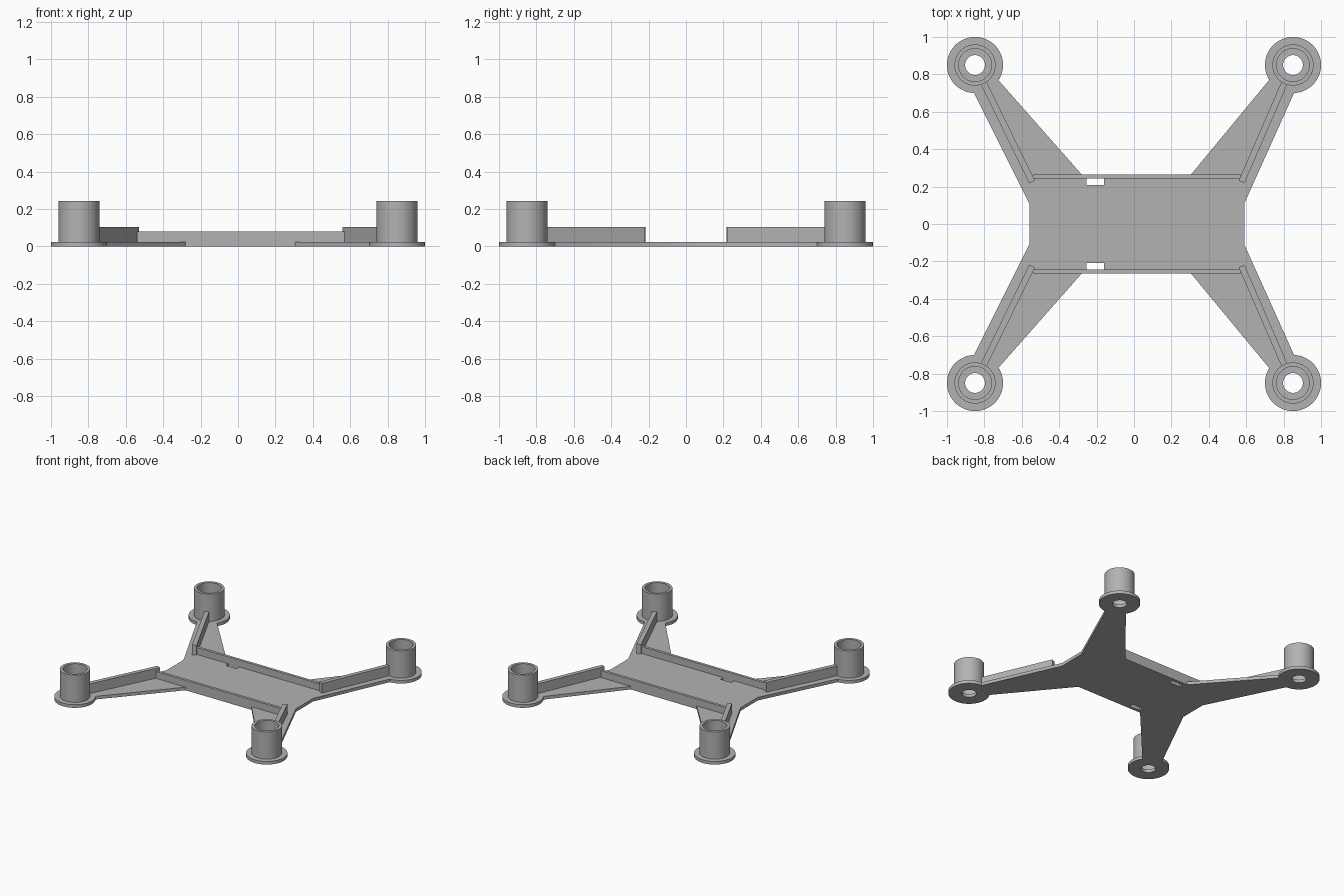
import bpy, bmesh, math
from mathutils import Vector

if "Cube" in bpy.data.objects:
    bpy.data.objects.remove(bpy.data.objects["Cube"])

BASE = 0.025      # plate thickness
MOTOR = 0.85      # motor mount offset on both axes
SIGNS = [(sx, sy) for sx in (-1, 1) for sy in (-1, 1)]

grey = bpy.data.materials.new("plain grey")
grey.use_nodes = True
colour = (0.45, 0.45, 0.45, 1)
grey.diffuse_color = colour
grey.node_tree.nodes["Principled BSDF"].inputs["Base Color"].default_value = colour


def finish(bm, name):
    bmesh.ops.recalc_face_normals(bm, faces=bm.faces)
    mesh = bpy.data.meshes.new(name)
    bm.to_mesh(mesh)
    bm.free()
    mesh.materials.append(grey)
    ob = bpy.data.objects.new(name, mesh)
    bpy.context.collection.objects.link(ob)
    return ob


def add_prism(bm, outline, z0, z1):
    face = bm.faces.new([bm.verts.new((x, y, z0)) for x, y in outline])
    top = bmesh.ops.extrude_face_region(bm, geom=[face])["geom"]
    verts = [g for g in top if isinstance(g, bmesh.types.BMVert)]
    bmesh.ops.translate(bm, verts=verts, vec=(0, 0, z1 - z0))


def circle(cx, cy, r, n=64):
    return [(cx + r * math.cos(math.tau * i / n), cy + r * math.sin(math.tau * i / n))
            for i in range(n)]


def box(x0, x1, y0, y1):
    return [(x0, y0), (x1, y0), (x1, y1), (x0, y1)]


def prisms(name, outlines, z0, z1):
    bm = bmesh.new()
    for outline in outlines:
        add_prism(bm, outline, z0, z1)
    return finish(bm, name)


def shade(ob):
    bpy.ops.object.select_all(action='DESELECT')
    bpy.context.view_layer.objects.active = ob
    ob.select_set(True)
    bpy.ops.object.shade_smooth_by_angle(angle=math.radians(30))


def combine(ob, helper, operation):
    helper.hide_render = True
    mod = ob.modifiers.new(operation.lower(), 'BOOLEAN')
    mod.operation, mod.solver, mod.object = operation, 'EXACT', helper
    bpy.context.view_layer.objects.active = ob
    bpy.ops.object.modifier_apply(modifier=mod.name)
    bpy.data.objects.remove(helper)


# Base plate: body with four tapering arms, the front half mirrored to the back
back_half = [(0.59, 0.11), (0.86, 0.71), (0.735, 0.785), (0.305, 0.265),
             (-0.28, 0.265), (-0.73, 0.775), (-0.86, 0.71), (-0.56, 0.11)]
front_half = [(x, -y) for x, y in reversed(back_half)]
plate = prisms("base_plate", [back_half + front_half], 0, BASE)

# Round motor pads, then motor holes and strap slots
pads = prisms("pads", [circle(sx * MOTOR, sy * MOTOR, 0.15) for sx, sy in SIGNS], 0, BASE)
combine(plate, pads, 'UNION')
holes = [circle(sx * MOTOR, sy * MOTOR, 0.053) for sx, sy in SIGNS]
slots = [box(-0.255, -0.16, 0.208, 0.243), box(-0.255, -0.16, -0.243, -0.208)]
combine(plate, prisms("cutters", holes + slots, -0.1, 0.1), 'DIFFERENCE')
shade(plate)

for sx, sy in SIGNS:
    side = ("back" if sy > 0 else "front") + ("_left" if sx > 0 else "_right")

    # Open motor tube
    bm = bmesh.new()
    rings = [[bm.verts.new((x, y, z)) for x, y in circle(sx * MOTOR, sy * MOTOR, r)]
             for r, z in ((0.11, BASE), (0.11, 0.243), (0.088, 0.243), (0.088, BASE))]
    for a, b in zip(rings, rings[1:]):
        for i in range(len(a)):
            j = (i + 1) % len(a)
            bm.faces.new((a[i], a[j], b[j], b[i]))
    shade(finish(bm, "motor_tube_" + side))

    # Stiffening rib along the arm
    start = Vector((0.575 if sx > 0 else -0.545, sy * 0.225))
    end = Vector((sx * 0.806, sy * 0.758))
    across = (end - start).orthogonal().normalized() * 0.017
    prisms("arm_rib_" + side,
           [[start + across, end + across, end - across, start - across]], BASE, 0.103)

# Long side rails
prisms("back_rail", [box(-0.54, 0.57, 0.243, 0.265)], BASE, 0.08)
prisms("front_rail", [box(-0.54, 0.57, -0.265, -0.243)], BASE, 0.08)
